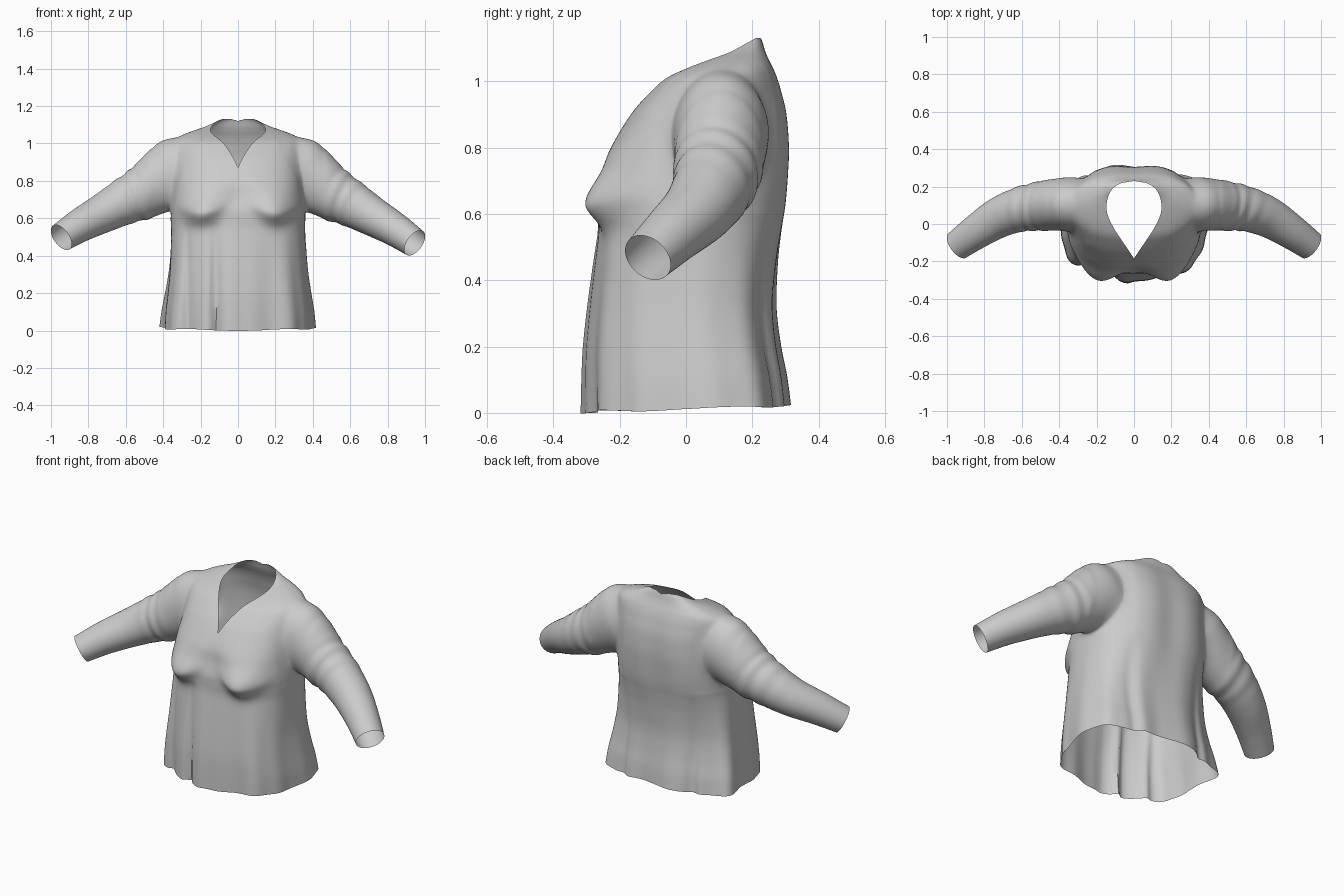
import bpy, bmesh, math
from mathutils import Vector

if "Cube" in bpy.data.objects:
    bpy.data.objects.remove(bpy.data.objects["Cube"])


def spline(rows, steps):
    """Catmull-Rom through rows of numbers."""
    out = []
    for i in range(len(rows) - 1):
        a, b, c, d = (rows[min(max(i + k, 0), len(rows) - 1)] for k in (-1, 0, 1, 2))
        for s in range(steps):
            t = s / steps
            out.append([0.5 * (2 * q + (r - p) * t + (2 * p - 5 * q + 4 * r - u) * t * t
                               + (3 * q - p - 3 * r + u) * t ** 3)
                        for p, q, r, u in zip(a, b, c, d)])
    return out + [list(rows[-1])]


def loft(name, rings):
    """Closed tube through rings, with fan caps."""
    bm = bmesh.new()
    vs = [[bm.verts.new(p) for p in ring] for ring in rings]
    n = len(vs[0])
    for a, b in zip(vs, vs[1:]):
        for j in range(n):
            k = (j + 1) % n
            bm.faces.new((a[j], a[k], b[k], b[j]))
    for ring in (vs[0], vs[-1]):
        mid = bm.verts.new(sum((v.co for v in ring), Vector()) / n)
        for j in range(n):
            bm.faces.new((ring[j], ring[(j + 1) % n], mid))
    bmesh.ops.recalc_face_normals(bm, faces=bm.faces[:])
    me = bpy.data.meshes.new(name)
    bm.to_mesh(me)
    bm.free()
    ob = bpy.data.objects.new(name, me)
    bpy.context.collection.objects.link(ob)
    return ob


def boolean(ob, other, op):
    m = ob.modifiers.new(op, 'BOOLEAN')
    m.operation, m.solver, m.object = op, 'EXACT', other
    bpy.context.view_layer.objects.active = ob
    bpy.ops.object.modifier_apply(modifier=m.name)
    bpy.data.objects.remove(other)


def bell(v, centre, width):
    return math.exp(-((v - centre) / width) ** 2)


# Torso: z, half width, front y, back y
torso = [(.01, .395, -.30, .31), (.10, .39, -.30, .30), (.20, .378, -.298, .283),
         (.32, .366, -.288, .272), (.45, .36, -.274, .28), (.54, .358, -.264, .293),
         (.60, .36, -.264, .304), (.65, .36, -.26, .311), (.72, .352, -.238, .317),
         (.80, .343, -.22, .32), (.90, .338, -.165, .311), (.97, .338, -.105, .293),
         (1.01, .335, -.06, .28), (1.04, .31, .0, .267), (1.065, .25, .06, .254),
         (1.09, .175, .12, .243), (1.125, .10, .165, .231), (1.15, .05, .185, .215)]


def torso_point(row, th):
    z, a, yf, yb = row
    c, s = math.cos(th), math.sin(th)
    e = 2 / 2.5 if s < 0 else 2 / 2.3
    mid, half = (yf + yb) / 2, (yb - yf) / 2
    x = a * math.copysign(abs(c) ** (2 / 2.5), c)
    y = mid + half * math.copysign(abs(s) ** e, s)
    drape = max(0, 1 - z / .58)
    # soft folds fanning out to the hem
    d = drape * (.009 * math.sin(7 * th + 1) + .006 * math.sin(12 * th))
    x, y = x + c * d, y + s * d
    if s < 0:
        # rounded bust with a curved lower edge, then hanging folds
        dx = abs(x) - .2
        top = .63 + 4 * dx * dx
        y -= .064 * bell(dx, 0, .11) * bell(z, top, .13 if z > top else .06)
        y += drape ** .6 * (.035 * bell(x, -.12, .022) + .018 * bell(x, -.27, .02)
                            - .015 * bell(x, -.04, .035))
    else:
        y -= .015 * bell(x, 0, .09) * bell(z, .75, .3)
        y -= drape ** .7 * .022 * (bell(x, .22, .03) + bell(x, -.22, .03))
        flare = drape * (bell(th, .5, .32) + bell(th, math.pi - .5, .32))
        x += math.copysign(.04 * flare, c)
        y += .035 * flare
    # hem rises slightly at the back
    z += max(0, 1 - z / .3) * (.01 * s + .004 * math.sin(5 * th) + .002)
    return Vector((x, y, z))


N = 144
blouse = loft("blouse", [[torso_point(r, 2 * math.pi * j / N) for j in range(N)]
                         for r in spline(torso, 5)])

# Sleeves: centre x, y, z, then half height and half depth
arm = [(.20, .11, .93, .11, .09), (.30, .108, .874, .180, .14), (.37, .106, .825, .173, .146),
       (.48, .097, .745, .15, .134), (.60, .08, .68, .125, .12), (.72, .035, .61, .105, .108),
       (.84, -.04, .54, .09, .093), (.945, -.115, .468, .077, .08)]
cuff_axis = {}
for side in (-1, 1):
    path = spline(arm, 9)
    rings = []
    for i, (x, y, z, h, w) in enumerate(path):
        p, q = path[max(i - 1, 0)], path[min(i + 1, len(path) - 1)]
        t = (Vector(q[:3]) - Vector(p[:3])).normalized()
        across = t.cross(Vector((0, 0, 1))).normalized()
        up = across.cross(t)
        lift = .03 * max(0, (x - .4) / .55) if side < 0 else 0
        ring = []
        for j in range(64):
            th = 2 * math.pi * j / 64
            # gathered wrinkles around the elbow
            wr = 1 + .028 * bell(x, .55, .08) * math.sin(85 * x + 2 * math.sin(th + side))
            v = Vector((x, y, z)) + (across * w * math.cos(th) + up * h * math.sin(th)) * wr
            ring.append(Vector((v.x * side, v.y, v.z + lift)))
        rings.append(ring)
    cuff_axis[side] = Vector((t.x * side, t.y, t.z))
    boolean(blouse, loft("sleeve", rings), 'UNION')

# Neckline: teardrop cut downward through the top
half = spline([(0, -.185), (.04, -.125), (.10, -.035), (.138, .04), (.147, .10),
               (.128, .17), (.08, .213), (0, .23)], 5)
outline = half + [(-x, y) for x, y in half[-2:0:-1]]
cutter = loft("neck_cutter", [[Vector((x, y, z)) for x, y in outline] for z in (.7, 1.3)])
boolean(blouse, cutter, 'DIFFERENCE')


def in_neck(co):
    x, y = co.x * .99, .05 + (co.y - .05) * .99
    inside = False
    for (x1, y1), (x2, y2) in zip(outline, outline[1:] + outline[:1]):
        if (y1 > y) != (y2 > y) and x < x1 + (y - y1) * (x2 - x1) / (y2 - y1):
            inside = not inside
    return inside


# Open the hem, cuffs and neck to leave a thin cloth shell
bm = bmesh.new()
bm.from_mesh(blouse.data)
bm.normal_update()
doomed = []
for f in bm.faces:
    c = f.calc_center_median()
    hem = c.z < .08 and f.normal.z < -.8
    cuff = abs(c.x) > .86 and f.normal.dot(cuff_axis[1 if c.x > 0 else -1]) > .9
    neck = c.z > .65 and all(in_neck(v.co) for v in f.verts)
    if hem or cuff or neck:
        doomed.append(f)
bmesh.ops.delete(bm, geom=doomed, context='FACES')

# Blend the armhole seams into the torso
seam = [v for v in bm.verts if .22 < abs(v.co.x) < .47 and v.co.z > .6 and not v.is_boundary]
bmesh.ops.remove_doubles(bm, verts=seam, dist=.004)
bmesh.ops.triangulate(bm, faces=[f for f in bm.faces if len(f.verts) > 4])
for _ in range(22):
    seam = [v for v in bm.verts
            if .22 < abs(v.co.x) < .47 and v.co.z > .6 and v.co.y > -.1 and not v.is_boundary]
    bmesh.ops.smooth_vert(bm, verts=seam, factor=.5,
                          use_axis_x=True, use_axis_y=True, use_axis_z=True)
bm.to_mesh(blouse.data)
bm.free()

bpy.ops.object.select_all(action='DESELECT')
blouse.select_set(True)
bpy.context.view_layer.objects.active = blouse
bpy.ops.object.shade_smooth_by_angle(angle=math.radians(60))
